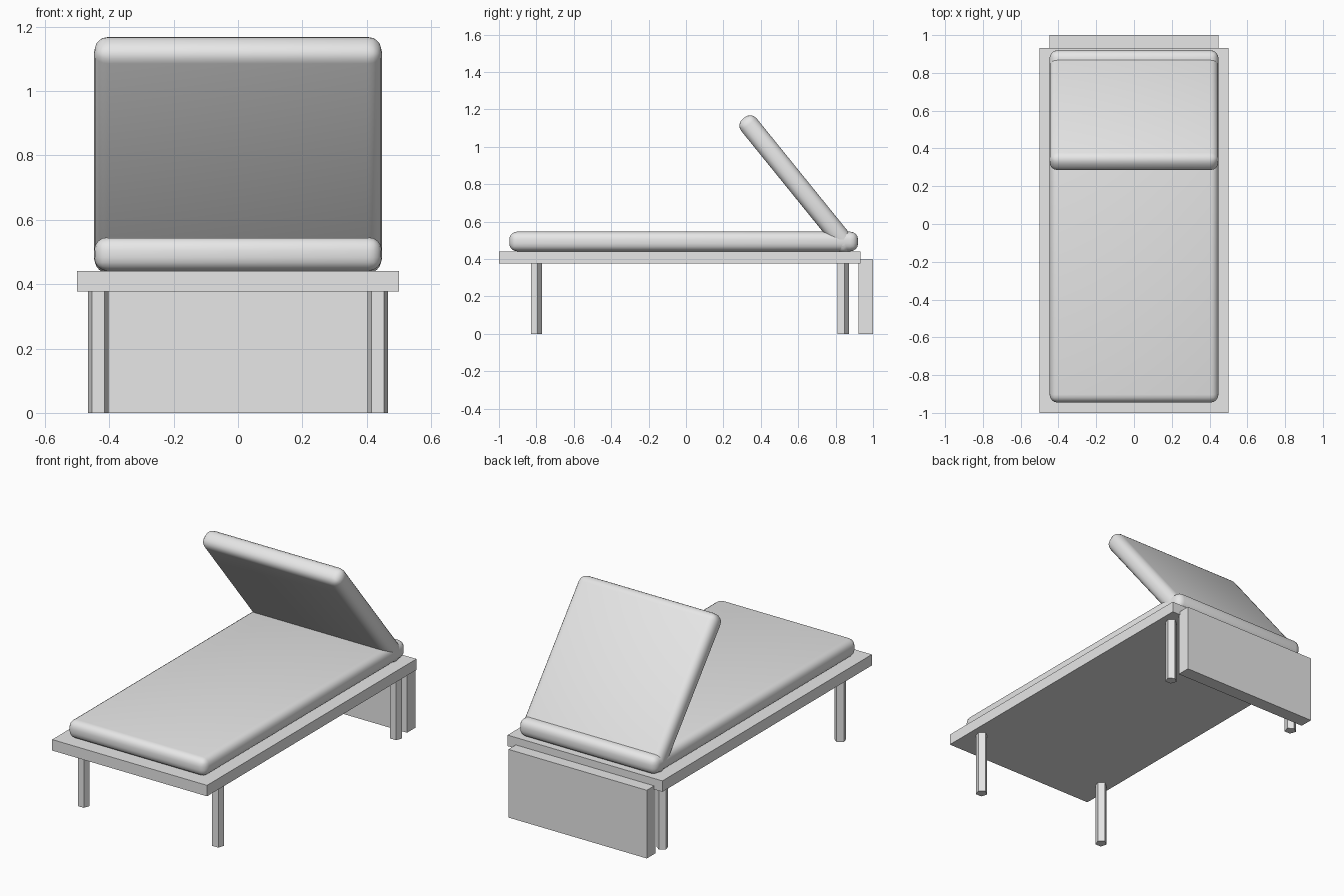
import bpy, bmesh, math
from mathutils import Vector, Matrix

if "Cube" in bpy.data.objects:
    bpy.data.objects.remove(bpy.data.objects["Cube"])

grey = bpy.data.materials.new("light grey")
grey.diffuse_color = (0.8, 0.8, 0.8, 1)
grey.use_nodes = True
grey.node_tree.nodes["Principled BSDF"].inputs["Base Color"].default_value = grey.diffuse_color


def finish(name, bm):
    bmesh.ops.recalc_face_normals(bm, faces=bm.faces)
    me = bpy.data.meshes.new(name)
    bm.to_mesh(me)
    bm.free()
    me.materials.append(grey)
    ob = bpy.data.objects.new(name, me)
    bpy.context.collection.objects.link(ob)
    return ob


def box(name, lo, hi, radius=0.0, segments=4, matrix=Matrix()):
    """Axis-aligned box, optionally with softly rounded edges, then moved by matrix."""
    lo, hi = Vector(lo), Vector(hi)
    bm = bmesh.new()
    bmesh.ops.create_cube(bm, size=1)
    for v in bm.verts:
        v.co = (lo + hi) / 2 + Vector(a * b for a, b in zip(v.co, hi - lo))
    if radius:
        bmesh.ops.bevel(bm, geom=bm.edges[:], offset=radius, segments=segments,
                        profile=0.5, affect='EDGES')
        for f in bm.faces:
            f.smooth = True
    bm.transform(matrix)
    return finish(name, bm)


def leg(name, x, y, radius=0.033, height=0.38):
    """Five-sided post with a flat front and a corner at the back."""
    bm = bmesh.new()
    ring = [bm.verts.new((x + radius * math.cos(a), y + radius * math.sin(a), 0))
            for a in (math.pi / 2 + i * math.tau / 5 for i in range(5))]
    base = bm.faces.new(ring)
    out = bmesh.ops.extrude_face_region(bm, geom=[base], use_keep_orig=True)
    top = [g for g in out["geom"] if isinstance(g, bmesh.types.BMVert)]
    bmesh.ops.translate(bm, verts=top, vec=(0, 0, height))
    return finish(name, bm)


# bed platform and the panel behind it
box("platform", (-0.5, -1.0, 0.377), (0.5, 0.932, 0.441))
box("end_panel", (-0.447, 0.921, 0.0), (0.447, 1.0, 0.398))

# legs
for side, x in (("left", -0.434), ("right", 0.434)):
    leg("front_leg_" + side, x, -0.803)
    leg("rear_leg_" + side, x, 0.838)

# flat mattress
box("mattress", (-0.447, -0.945, 0.441), (0.447, 0.92, 0.546), 0.042)

# raised backrest cushion: local y runs up the slope, local z is its outer side
ang = math.radians(51)
up = Vector((0, -math.cos(ang), math.sin(ang)))
out = Vector((0, math.sin(ang), math.cos(ang)))
m = Matrix((Vector((-1, 0, 0)), up, out)).transposed().to_4x4()
box("backrest", (-0.447, -0.203, 0.912), (0.447, 0.702, 1.018), 0.044, 4, m)
